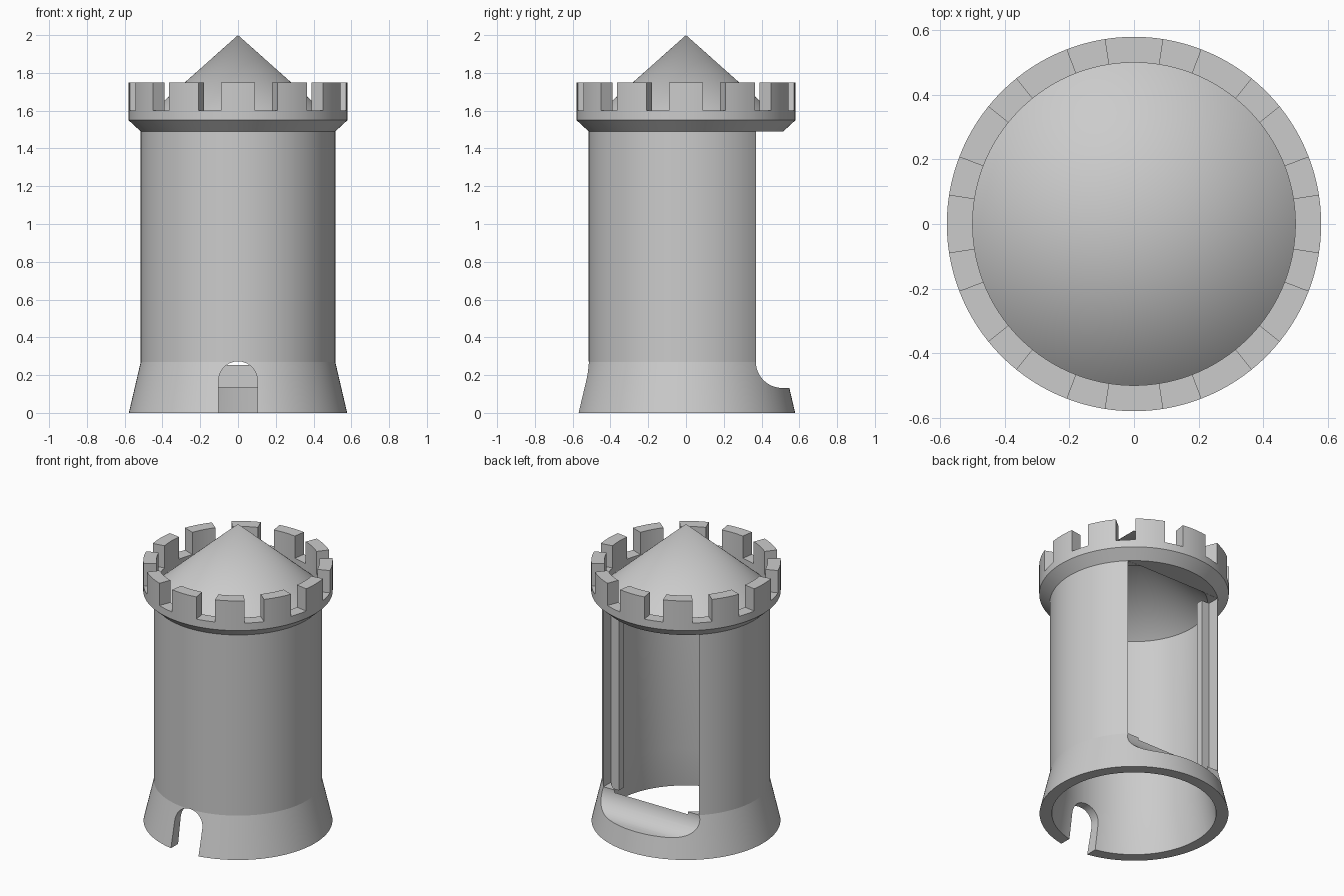
import bpy, bmesh
from math import sin, cos, pi, radians

if "Cube" in bpy.data.objects:
    bpy.data.objects.remove(bpy.data.objects["Cube"])

SEGS = 120


def make_object(name, bm):
    bmesh.ops.recalc_face_normals(bm, faces=bm.faces)
    mesh = bpy.data.meshes.new(name)
    bm.to_mesh(mesh)
    bm.free()
    ob = bpy.data.objects.new(name, mesh)
    bpy.context.collection.objects.link(ob)
    return ob


def revolve(name, profile):
    """Closed solid from (r, z) points; first and last lie on the axis."""
    bm = bmesh.new()
    bottom = bm.verts.new((0, 0, profile[0][1]))
    top = bm.verts.new((0, 0, profile[-1][1]))
    rings = [[bm.verts.new((r * cos(2 * pi * i / SEGS), r * sin(2 * pi * i / SEGS), z))
              for i in range(SEGS)] for r, z in profile[1:-1]]
    for i in range(SEGS):
        j = (i + 1) % SEGS
        bm.faces.new((bottom, rings[0][j], rings[0][i]))
        for a, b in zip(rings, rings[1:]):
            bm.faces.new((a[i], a[j], b[j], b[i]))
        bm.faces.new((rings[-1][i], rings[-1][j], top))
    return make_object(name, bm)


def prism(name, points, offset):
    """Extrude a flat polygon of 3D points along an offset."""
    bm = bmesh.new()
    face = bm.faces.new([bm.verts.new(p) for p in points])
    new = bmesh.ops.extrude_face_region(bm, geom=[face], use_keep_orig=True)["geom"]
    bmesh.ops.translate(bm, vec=offset, verts=[v for v in new if isinstance(v, bmesh.types.BMVert)])
    return make_object(name, bm)


def box(name, x, y, z):
    pts = [(x[0], y[0], z[0]), (x[1], y[0], z[0]), (x[1], y[1], z[0]), (x[0], y[1], z[0])]
    return prism(name, pts, (0, 0, z[1] - z[0]))


def cut(target, cutter):
    m = target.modifiers.new("cut", 'BOOLEAN')
    m.operation, m.solver, m.object = 'DIFFERENCE', 'EXACT', cutter
    bpy.context.view_layer.objects.active = target
    bpy.ops.object.modifier_apply(modifier=m.name)
    bpy.data.objects.remove(cutter)


# Tower body with flared base, parapet ring and conical roof
tower = revolve("tower", [(0, 0), (0.578, 0), (0.515, 0.27), (0.515, 1.49), (0.58, 1.55),
                          (0.58, 1.60), (0.50, 1.60), (0.50, 1.555), (0, 2.0)])

# Hollow interior, leaving a sill block and a flat lintel at the back
cavity = revolve("cavity", [(0, -0.05), (0.517, -0.05), (0.503, 0), (0.46, 0.27), (0.46, 1.48), (0, 1.89)])
cut(cavity, box("sill_block", (-0.7, 0.7), (0.371, 0.8), (0.135, 0.30)))
cut(cavity, box("lintel_block", (-0.7, 0.7), (0.371, 0.8), (1.47, 2.0)))
cut(tower, cavity)

# Tall back opening with a concave sill
arc = [(-1, 0.51 - 0.14 * cos(radians(a)), 0.27 - 0.138 * sin(radians(a))) for a in range(0, 91, 6)]
cut(tower, prism("back_opening", arc + [(-1, 0.8, 0.132), (-1, 0.8, 1.49), (-1, 0.37, 1.49)], (2, 0, 0)))
cut(tower, box("jamb_cut", (-0.357, 0.357), (0.2, 0.45), (0.271, 1.489)))

# Arched doorway at the front
arch = [(0.103 * cos(radians(a)), -0.8, 0.17 + 0.103 * sin(radians(a))) for a in range(0, 181, 10)]
cut(tower, prism("doorway", [(0.103, -0.8, -0.1)] + arch + [(-0.103, -0.8, -0.1)], (0, 0.5, 0)))

# Door-stop strips inside both jambs
strips = []
for side, name in ((1, "right_stop"), (-1, "left_stop")):
    xs = sorted((side * 0.30, side * 0.40))
    strips.append(box(name, xs, (0.24, 0.288), (0.23, 1.49)))

# Twelve merlons around the parapet
bm = bmesh.new()
for k in range(12):
    sections = []
    for i in range(-3, 4):
        a = radians(30 * k + 3 * i)
        sections.append([bm.verts.new((r * cos(a), r * sin(a), z))
                         for r, z in ((0.50, 1.60), (0.58, 1.60), (0.58, 1.75), (0.50, 1.75))])
    for s, t in zip(sections, sections[1:]):
        for q in range(4):
            bm.faces.new((s[q], s[(q + 1) % 4], t[(q + 1) % 4], t[q]))
    bm.faces.new(sections[0])
    bm.faces.new(sections[-1])
merlons = make_object("merlons", bm)

# Smooth curved walls, keep hard edges sharp
for ob in (tower, merlons):
    bpy.ops.object.select_all(action='DESELECT')
    ob.select_set(True)
    bpy.context.view_layer.objects.active = ob
    bpy.ops.object.shade_smooth_by_angle(angle=radians(12))
